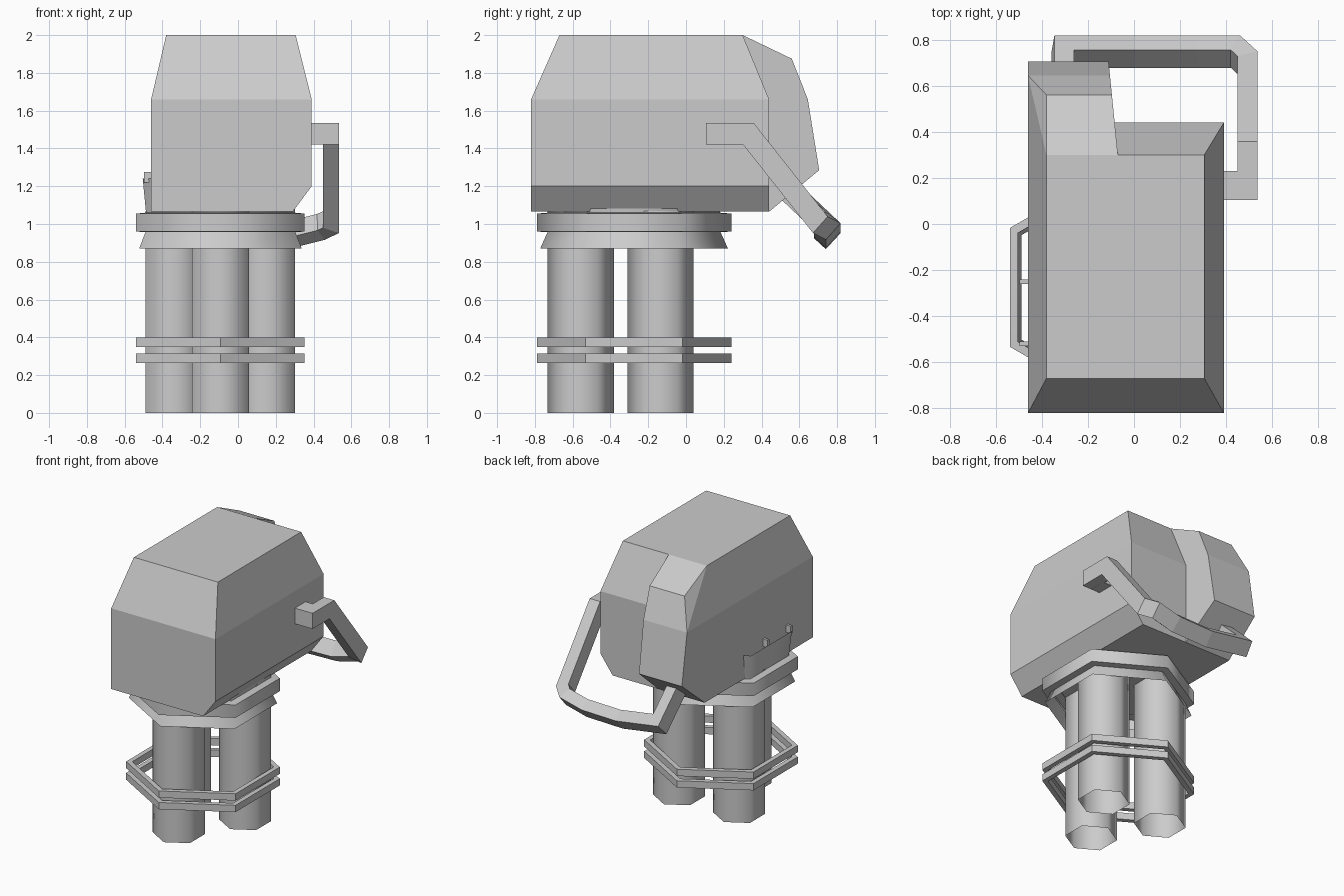
import bpy, bmesh
from math import sin, cos, pi, radians
from mathutils import Vector

if "Cube" in bpy.data.objects:
    bpy.data.objects.remove(bpy.data.objects["Cube"])

AX, AY = -0.093, -0.275      # axis of the barrel cluster


def add_object(name, bm, smooth=None):
    mesh = bpy.data.meshes.new(name)
    bm.to_mesh(mesh)
    bm.free()
    ob = bpy.data.objects.new(name, mesh)
    bpy.context.collection.objects.link(ob)
    if smooth is not None:
        bpy.ops.object.select_all(action='DESELECT')
        ob.select_set(True)
        bpy.context.view_layer.objects.active = ob
        bpy.ops.object.shade_smooth_by_angle(angle=radians(smooth))
    return ob


def hull(name, points):
    """Flat-faced convex solid around a few corner points."""
    bm = bmesh.new()
    for p in points:
        bm.verts.new(p)
    bmesh.ops.convex_hull(bm, input=bm.verts[:])
    loose = [v for v in bm.verts if not v.link_faces]
    bmesh.ops.delete(bm, geom=loose, context='VERTS')
    bmesh.ops.dissolve_limit(bm, angle_limit=radians(1), verts=bm.verts[:], edges=bm.edges[:])
    bmesh.ops.recalc_face_normals(bm, faces=bm.faces[:])
    return add_object(name, bm)


def box(name, x0, x1, y0, y1, z0, z1):
    return hull(name, [(x, y, z) for x in (x0, x1) for y in (y0, y1) for z in (z0, z1)])


def hex_lathe(name, cx, cy, profile, closed=False, smooth=None):
    """Six-sided surface of revolution from (radius, height) points."""
    bm = bmesh.new()
    rows = [[bm.verts.new((cx + r * cos(pi / 6 + k * pi / 3),
                           cy + r * sin(pi / 6 + k * pi / 3), z)) for k in range(6)]
            for r, z in profile]
    pairs = list(zip(rows, rows[1:]))
    if closed:
        pairs.append((rows[-1], rows[0]))
    for a, b in pairs:
        for k in range(6):
            n = (k + 1) % 6
            bm.faces.new((a[k], a[n], b[n], b[k]))
    return add_object(name, bm, smooth)


def mitred_bar(name, path, section):
    """Sweep a section (corner offsets at the start) with mitred corners."""
    path = [Vector(p) for p in path]
    dirs = [(b - a).normalized() for a, b in zip(path, path[1:])]
    bm = bmesh.new()
    pts = [path[0] + Vector(s) for s in section]
    rows = [[bm.verts.new(p) for p in pts]]
    for i, d in enumerate(dirs):
        nxt = dirs[min(i + 1, len(dirs) - 1)]
        normal = (d + nxt).normalized()
        pts = [p + d * ((path[i + 1] - p).dot(normal) / d.dot(normal)) for p in pts]
        rows.append([bm.verts.new(p) for p in pts])
    for a, b in zip(rows, rows[1:]):
        for k in range(4):
            n = (k + 1) % 4
            bm.faces.new((a[k], a[n], b[n], b[k]))
    bm.faces.new(rows[0])
    bm.faces.new(rows[-1])
    bmesh.ops.recalc_face_normals(bm, faces=bm.faces[:])
    return add_object(name, bm)


# Main housing with sloped top and one bevelled lower edge
corners = []
for y_top, y in ((-0.67, -0.82), (0.30, 0.44)):
    corners += [(-0.38, y_top, 2.0), (0.305, y_top, 2.0)]
    corners += [(-0.46, y, 1.66), (0.39, y, 1.66), (0.39, y, 1.20),
                (0.29, y, 1.065), (-0.46, y, 1.065)]
hull("housing", corners)

# Rear block: side profile given a left and a right edge
rear = []
for y, z, x_left in ((0.30, 2.0, -0.38), (0.56, 1.875, -0.38), (0.645, 1.66, -0.46),
                     (0.705, 1.285, -0.46), (0.44, 1.065, -0.46),
                     (0.30, 1.065, -0.46), (0.30, 1.66, -0.46)):
    rear += [(x_left, y, z), (-0.07 - 0.1 * (y - 0.30), y, z)]
hull("rear_block", rear)

# Three open barrels
for i, deg in enumerate((270, 30, 150)):
    a = radians(deg)
    hex_lathe(f"barrel_{i + 1}", AX + 0.282 * cos(a), AY + 0.282 * sin(a),
              [(0.175, 0), (0.175, 1.07)], smooth=70)

# Two thin bands around the barrels
for i, z in enumerate((0.265, 0.35)):
    hex_lathe(f"band_{i + 1}", AX, AY,
              [(0.515, z), (0.515, z + 0.05), (0.475, z + 0.05), (0.475, z)], closed=True)

# Flared hollow collar that runs up into the housing
hex_lathe("collar", AX, AY,
          [(0.497, 0.87), (0.458, 0.957), (0.515, 0.96), (0.515, 1.055),
           (0.455, 1.06), (0.475, 1.24)], smooth=63)

# Small tabs on the collar's upper rim
for i, y in enumerate((-0.25, -0.52)):
    box(f"rim_tab_{i + 1}", -0.497, -0.455, y - 0.01, y + 0.01, 1.22, 1.275)

# Handle: stub on the right side, then a bar sweeping round to the rear block
box("handle_stub", 0.37, 0.46, 0.105, 0.23, 1.42, 1.535)
mitred_bar("handle_bar",
           [(0.4925, 0.105, 1.478), (0.4925, 0.33, 1.478), (0.4925, 0.70, 1.01),
            (0.44, 0.748, 0.985), (0.28, 0.748, 0.945), (0.0, 0.748, 0.938),
            (-0.31, 0.748, 0.985), (-0.31, 0.52, 1.20)],
           [(x, 0, z) for x, z in ((-0.0425, -0.0575), (0.0425, -0.0575),
                                   (0.0425, 0.0575), (-0.0425, 0.0575))])
